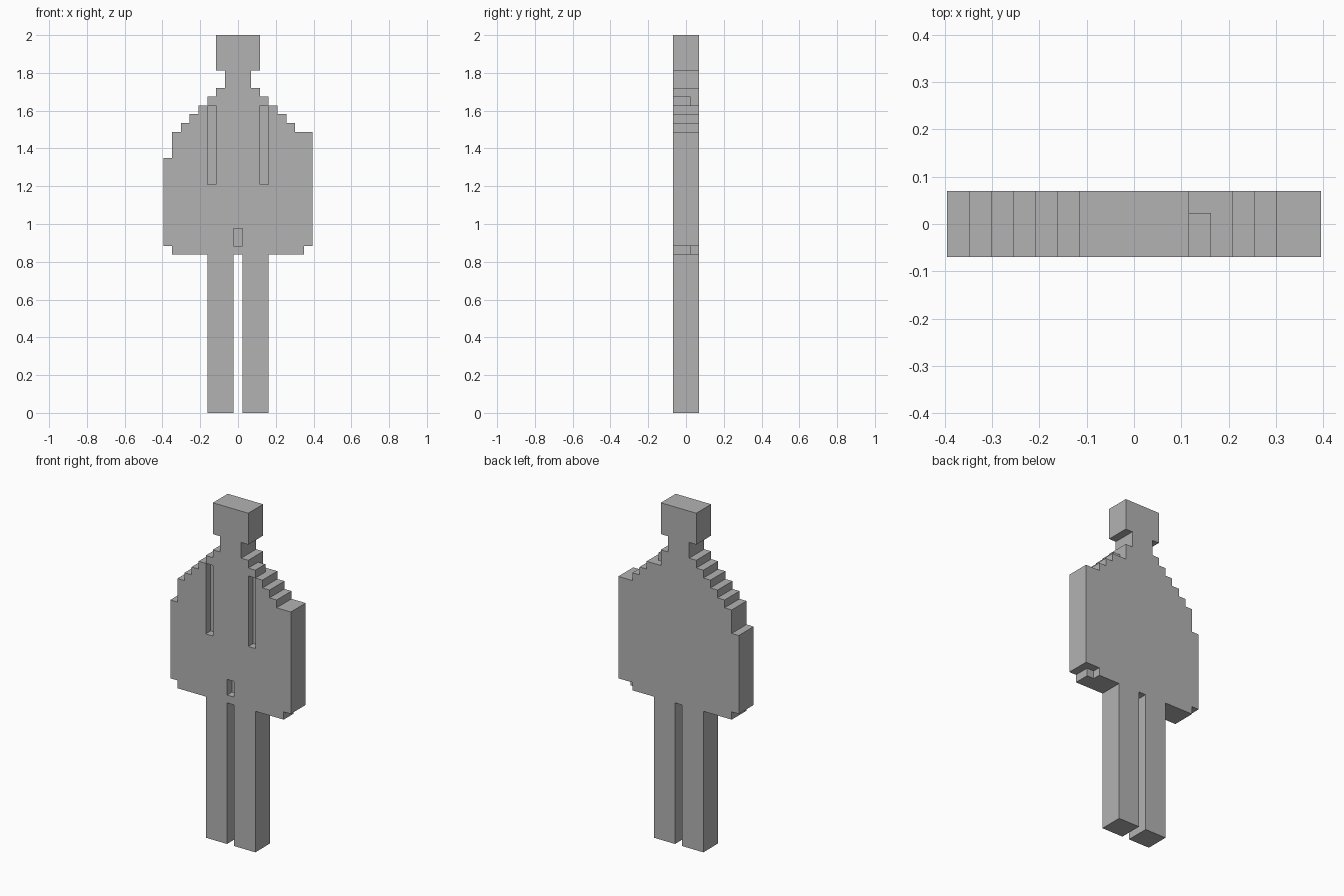
import bpy
import bmesh

if "Cube" in bpy.data.objects:
    bpy.data.objects.remove(bpy.data.objects["Cube"], do_unlink=True)

U = 2 / 43      # size of one block
MID = 8.5       # centre column of the block grid
FRONT, BACK = -1.5, 1.5

grey = bpy.data.materials.new("plain grey")
grey.use_nodes = True
colour = (0.45, 0.45, 0.45, 1)
grey.diffuse_color = colour
grey.node_tree.nodes["Principled BSDF"].inputs["Base Color"].default_value = colour


def slab(name, outline, y0=FRONT, y1=BACK):
    """Extrude an outline of (column, row) points from y0 to y1, in blocks."""
    bm = bmesh.new()
    face = bm.faces.new([bm.verts.new(((x - MID) * U, y0 * U, z * U)) for x, z in outline])
    moved = bmesh.ops.extrude_face_region(bm, geom=[face])["geom"]
    verts = [v for v in moved if isinstance(v, bmesh.types.BMVert)]
    bmesh.ops.translate(bm, verts=verts, vec=(0, (y1 - y0) * U, 0))
    bmesh.ops.recalc_face_normals(bm, faces=bm.faces)
    mesh = bpy.data.meshes.new(name)
    bm.to_mesh(mesh)
    bm.free()
    mesh.materials.append(grey)
    obj = bpy.data.objects.new(name, mesh)
    bpy.context.scene.collection.objects.link(obj)
    return obj


def block(name, x0, x1, z0, z1, y0=FRONT, y1=BACK):
    return slab(name, [(x0, z0), (x1, z0), (x1, z1), (x0, z1)], y0, y1)


def cut(target, x0, x1, z0, z1, y0, y1):
    """Carve a box out of the target, then drop the cutter."""
    cutter = block("cutter", x0, x1, z0, z1, y0, y1)
    cutter.hide_render = True
    mod = target.modifiers.new("cut", 'BOOLEAN')
    mod.operation = 'DIFFERENCE'
    mod.solver = 'EXACT'
    mod.object = cutter
    bpy.context.view_layer.objects.active = target
    bpy.ops.object.modifier_apply(modifier=mod.name)
    bpy.data.objects.remove(cutter, do_unlink=True)


# Head, neck and legs
block("head", 6, 11, 39, 43)
block("neck", 7, 10, 37, 39)
block("right_leg", 5, 8, 0, 18)
block("left_leg", 9, 12, 0, 18)

# Torso with arms: stepped rows of (bottom, top, first column, last column)
rows = [(18, 19, 1, 16), (19, 29, 0, 17), (29, 32, 1, 17)]
rows += [(32 + i, 33 + i, 2 + i, 15 - i) for i in range(5)]
right_side = [(r[3], z) for r in rows for z in r[:2]]
left_side = [(r[2], z) for r in reversed(rows) for z in (r[1], r[0])]
outline = []
for p in right_side + left_side:
    if p not in outline:
        outline.append(p)
# drop the redundant point where two rows share an edge
outline = [p for i, p in enumerate(outline)
           if not outline[i - 1][0] == p[0] == outline[(i + 1) % len(outline)][0]]
torso = slab("torso_and_arms", outline)

# Shallow grooves beside the chest and at the crotch
for x in (5, 11):
    cut(torso, x, x + 1, 26, 35, FRONT - 1, FRONT + 1)
cut(torso, 8, 9, 19, 21, FRONT - 1, FRONT + 1)

# Missing back blocks at the left shoulder and left hand
cut(torso, 11, 12.5, 35, 36, BACK - 1, BACK + 1)
cut(torso, 15, 16.5, 17.5, 19, BACK - 1, BACK + 1)
